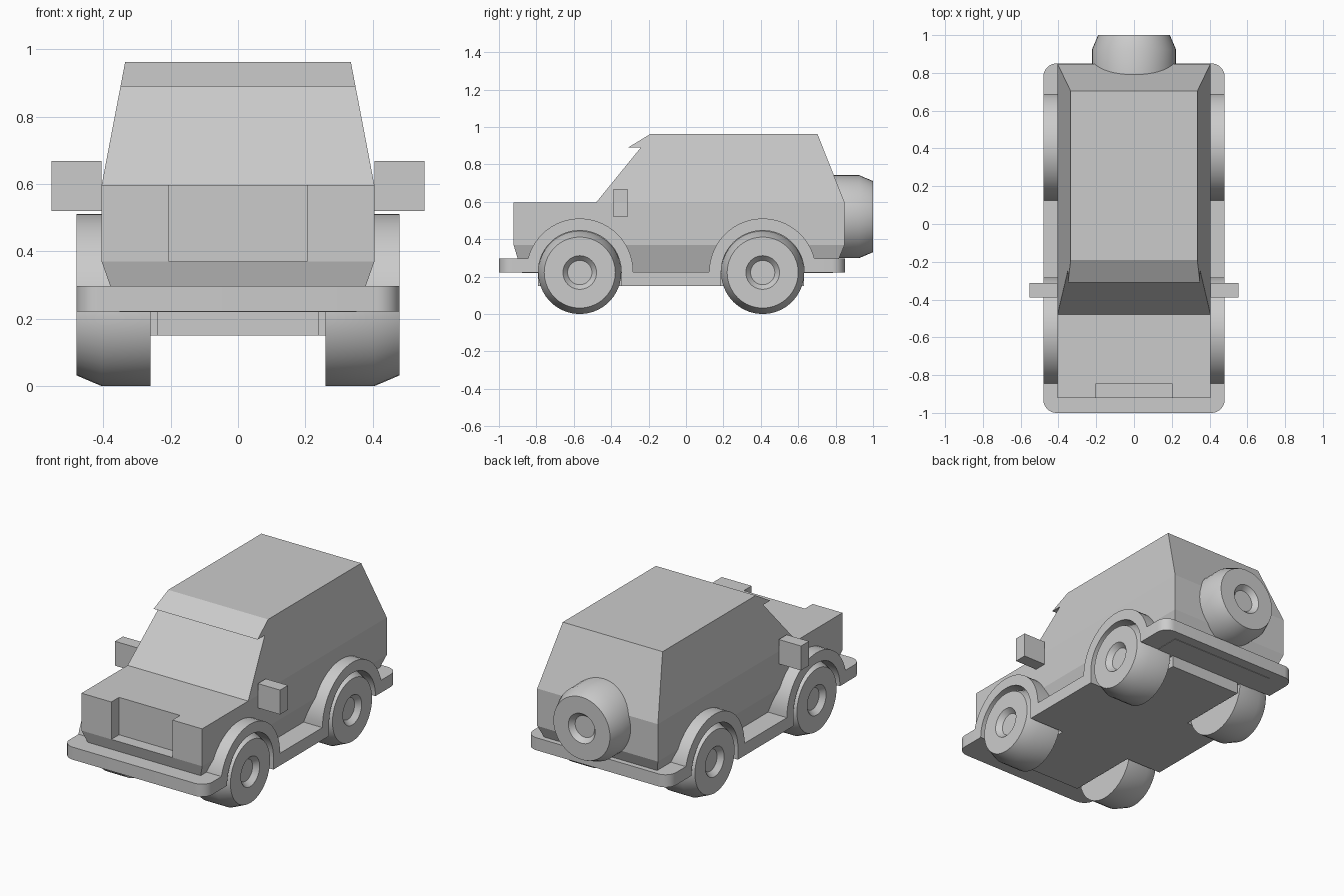
import bpy, bmesh, math
from mathutils import Vector

if "Cube" in bpy.data.objects:
    bpy.data.objects.remove(bpy.data.objects["Cube"])


def loft(name, rings, mirror=False, smooth=False):
    """Skin a list of equal-length closed rings and cap both ends."""
    bm = bmesh.new()
    loops = [[bm.verts.new(p) for p in ring] for ring in rings]
    n = len(rings[0])
    for a, b in zip(loops, loops[1:]):
        for i in range(n):
            j = (i + 1) % n
            bm.faces.new((a[i], a[j], b[j], b[i]))
    bm.faces.new(loops[0][::-1])
    bm.faces.new(loops[-1])
    bmesh.ops.recalc_face_normals(bm, faces=bm.faces)
    mesh = bpy.data.meshes.new(name)
    bm.to_mesh(mesh)
    bm.free()
    ob = bpy.data.objects.new(name, mesh)
    bpy.context.collection.objects.link(ob)
    if mirror:
        ob.modifiers.new("Mirror", 'MIRROR')
    if smooth:
        bpy.ops.object.select_all(action='DESELECT')
        bpy.context.view_layer.objects.active = ob
        ob.select_set(True)
        bpy.ops.object.shade_smooth_by_angle(angle=math.radians(25))
    return ob


def slab(name, plan, z0, z1, **kw):
    return loft(name, [[(x, y, z) for x, y in plan] for z in (z0, z1)], **kw)


def rect(x0, x1, y0, y1):
    return [(x0, y0), (x1, y0), (x1, y1), (x0, y1)]


def arc(cx, cy, r, a0, a1, n):
    return [(cx + r * math.cos(math.radians(a0 + (a1 - a0) * i / n)),
             cy + r * math.sin(math.radians(a0 + (a1 - a0) * i / n)))
            for i in range(n + 1)]


AXLES = {"front": -0.568, "rear": 0.41}
AXLE_Z, R = 0.225, 0.222

# Lower body taper
loft("lower_body", [
    [(x, y, 0.22) for x, y in rect(-0.352, 0.352, -0.877, 0.786)],
    [(x, y, 0.37) for x, y in rect(-0.405, 0.405, -0.922, 0.848)]])

# Main body with the open grille notch at the nose
slab("main_body", [(-0.405, -0.922), (-0.205, -0.922), (-0.205, -0.848),
                   (0.205, -0.848), (0.205, -0.922), (0.405, -0.922),
                   (0.405, 0.848), (-0.405, 0.848)], 0.37, 0.597)

# Cabin with windscreen and visor, sides leaning inwards
cabin = [(-0.48, 0.597), (-0.242, 0.89), (-0.31, 0.89),
         (-0.19, 0.963), (0.703, 0.963), (0.848, 0.597)]
loft("cabin", [[(s * (0.405 - (z - 0.597) * 0.191), y, z) for y, z in cabin]
               for s in (-1, 1)])

# Bumpers with rounded outer corners
r = 0.07
front = arc(-0.48 + r, -1 + r, r, 180, 270, 8) + arc(0.48 - r, -1 + r, r, 270, 360, 8)
slab("front_bumper", front + [(0.48, -0.79), (-0.48, -0.79)], 0.222, 0.298, smooth=True)
back = arc(0.48 - r, 0.85 - r, r, 0, 90, 8) + arc(-0.48 + r, 0.85 - r, r, 90, 180, 8)
slab("rear_bumper", back + [(-0.48, 0.632), (0.48, 0.632)], 0.222, 0.298, smooth=True)

# Running boards and chassis underside
slab("running_boards", rect(-0.48, 0.48, -0.346, 0.188), 0.15, 0.225)
slab("chassis", rect(-0.24, 0.24, -0.79, 0.632), 0.15, 0.225)

# Wheel lathe profile: (distance along axle, radius)
WHEEL = [(0, R), (0.145, R), (0.22, 0.19), (0.22, 0.09), (0.19, 0.065)]


def wheel(name, place, **kw):
    circle = arc(0, 0, 1, 0, 360, 40)[:-1]
    loft(name, [[place(d, u * rad, v * rad) for u, v in circle] for d, rad in WHEEL],
         smooth=True, **kw)


for end, ay in AXLES.items():
    wheel(end + "_wheels", lambda d, u, v: Vector((0.26 + d, ay + u, R + v)), mirror=True)
    # Wheel arch flares
    flare = arc(ay, AXLE_Z, 0.286, 0, 180, 28) + arc(ay, AXLE_Z, R, 180, 0, 28)
    loft(end + "_arch_flares", [[(x, y, z) for y, z in flare] for x in (0.34, 0.48)],
         mirror=True, smooth=True)

# Spare wheel on the tailgate
wheel("spare_wheel", lambda d, u, v: Vector((u, 0.78 + d, 0.521 + v)))

# Side mirrors
slab("side_mirrors", rect(0.405, 0.554, -0.388, -0.312), 0.52, 0.668, mirror=True)
